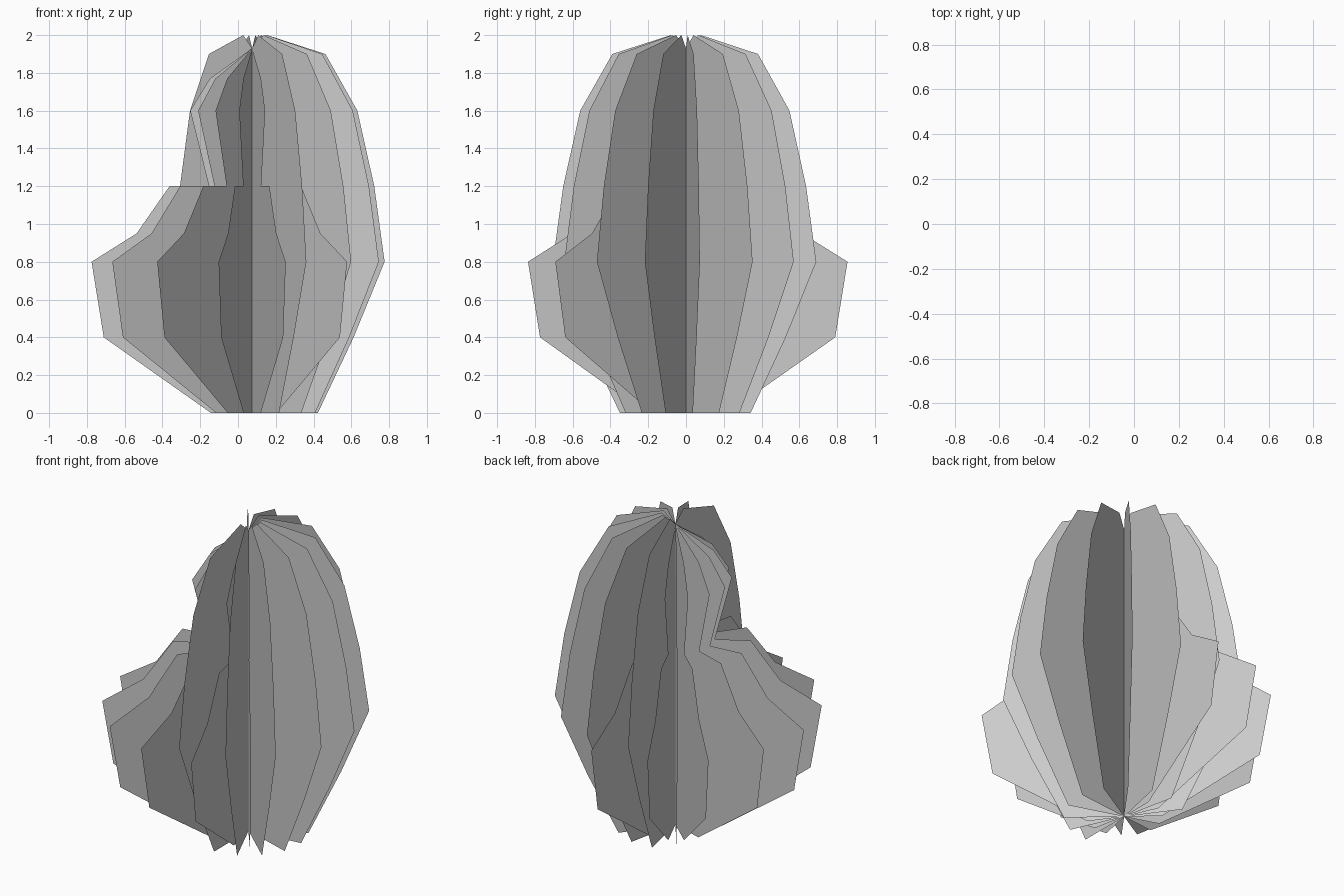
import bpy, bmesh
from math import radians
from mathutils import Matrix

if "Cube" in bpy.data.objects:
    bpy.data.objects.remove(bpy.data.objects["Cube"])

CENTRE_X = 0.075      # shared vertical axis of all the cards
COUNT, STEP, START = 10, 24, -90

# Outline of one flat card as (radius, height): convex side, then stepped bulging side
OUTLINE = [(0.35, 0), (0.54, 0.4), (0.705, 0.8), (0.65, 1.2), (0.56, 1.6),
           (0.39, 1.9), (0.08, 2.0),
           (0, 1.93),                                    # notch on the axis
           (-0.225, 1.77), (-0.33, 1.6), (-0.23, 1.2),   # narrow neck
           (-0.44, 1.2), (-0.615, 0.95), (-0.855, 0.8),  # bulging belly
           (-0.79, 0.4), (-0.22, 0)]


def foliage_card(index):
    """One flat upright card turned about the axis."""
    bm = bmesh.new()
    bm.faces.new([bm.verts.new((r, 0, z)) for r, z in OUTLINE])
    bmesh.ops.triangulate(bm, faces=bm.faces[:])
    bm.transform(Matrix.Translation((CENTRE_X, 0, 0)) @
                 Matrix.Rotation(radians(START + STEP * index), 4, 'Z'))
    mesh = bpy.data.meshes.new("foliage_card")
    bm.to_mesh(mesh)
    bm.free()
    card = bpy.data.objects.new(f"foliage_card_{index + 1}", mesh)
    bpy.context.collection.objects.link(card)


# Fan of crossing cards
for i in range(COUNT):
    foliage_card(i)
